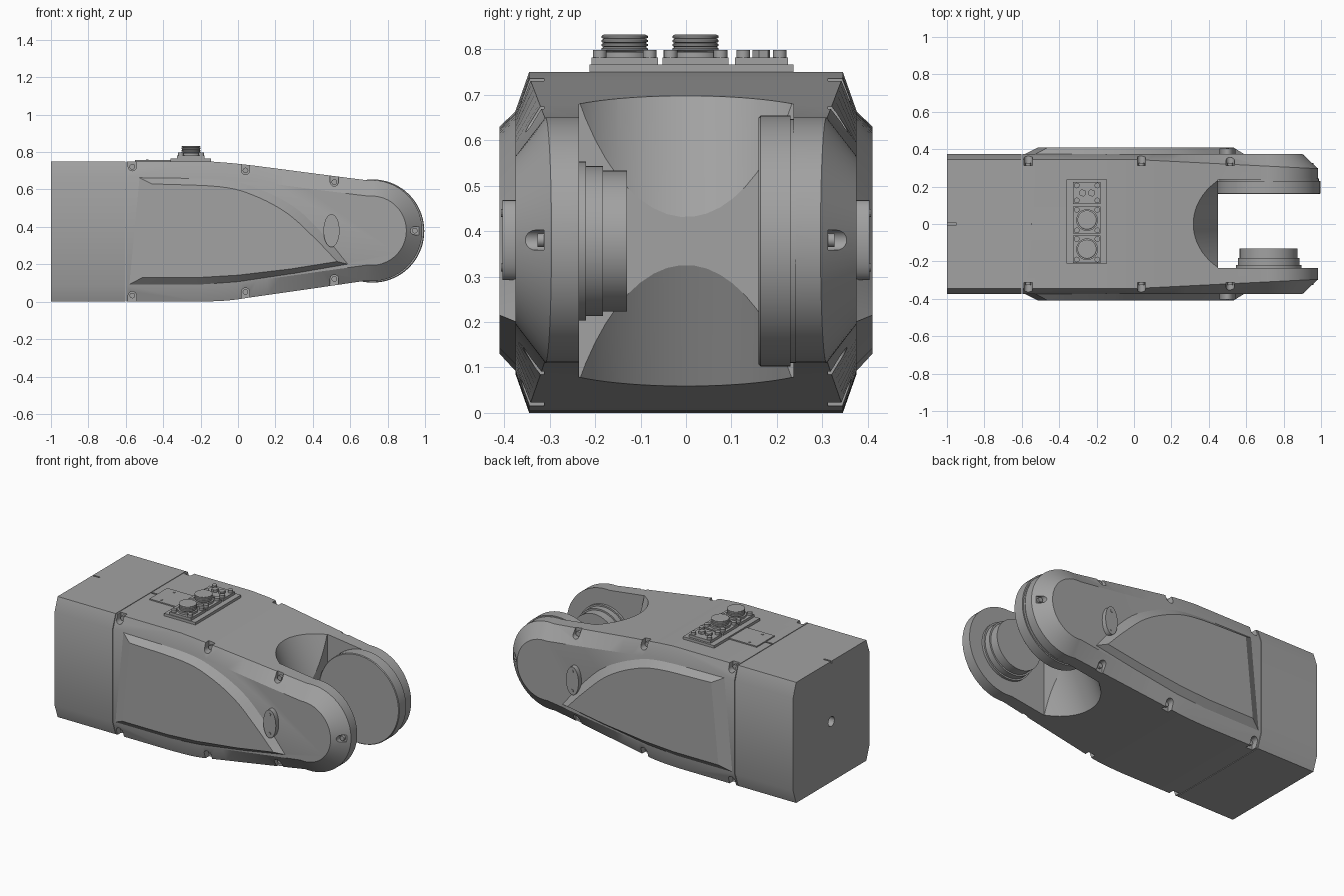
import bpy, bmesh, math
from mathutils import Vector

if "Cube" in bpy.data.objects:
    bpy.data.objects.remove(bpy.data.objects["Cube"])

grey = bpy.data.materials.new("machine grey")
grey.use_nodes = True
grey.diffuse_color = (0.36, 0.36, 0.36, 1)
grey.node_tree.nodes["Principled BSDF"].inputs["Base Color"].default_value = (0.36, 0.36, 0.36, 1)


def loft(name, rings):
    """Closed solid skinned through matching rings of points."""
    bm = bmesh.new()
    loops = [[bm.verts.new(p) for p in ring] for ring in rings]
    n = len(loops[0])
    for a, b in zip(loops, loops[1:]):
        for i in range(n):
            j = (i + 1) % n
            bm.faces.new((a[i], a[j], b[j], b[i]))
    bm.faces.new(loops[0])
    bm.faces.new(loops[-1])
    bmesh.ops.recalc_face_normals(bm, faces=bm.faces)
    mesh = bpy.data.meshes.new(name)
    bm.to_mesh(mesh)
    bm.free()
    mesh.materials.append(grey)
    obj = bpy.data.objects.new(name, mesh)
    bpy.context.collection.objects.link(obj)
    return obj


def turned(name, base, axis, profile, sides=48):
    """Stack of circles (distance along axis, radius)."""
    axis = Vector(axis).normalized()
    u = axis.orthogonal().normalized()
    v = axis.cross(u)
    angles = [2 * math.pi * i / sides for i in range(sides)]
    return loft(name, [[Vector(base) + axis * d + (u * math.cos(a) + v * math.sin(a)) * r
                        for a in angles] for d, r in profile])


def box(name, x, y, z):
    return loft(name, [[(x[0], y[0], h), (x[1], y[0], h), (x[1], y[1], h), (x[0], y[1], h)] for h in z])


def combine(target, cutter, operation="DIFFERENCE"):
    mod = target.modifiers.new("cut", "BOOLEAN")
    mod.operation, mod.object, mod.solver = operation, cutter, "EXACT"
    bpy.context.view_layer.objects.active = target
    bpy.ops.object.modifier_apply(modifier=mod.name)
    bpy.data.objects.remove(cutter)


def spline(pts, steps=5):
    """Smooth curve through the points."""
    pts = [Vector(p) for p in pts]
    ext = [2 * pts[0] - pts[1]] + pts + [2 * pts[-1] - pts[-2]]
    out = []
    for a, b, c, d in zip(ext, ext[1:], ext[2:], ext[3:]):
        for k in range(steps):
            t = k / steps
            out.append(0.5 * (2 * b + (c - a) * t + (2 * a - 5 * b + 4 * c - d) * t * t
                              + (3 * b - a - 3 * c + d) * t ** 3))
    return out + [pts[-1]]


# Main housing: side outline with a round nose, chamfered towards both flanks
PIVOT = Vector((0.715, 0.38))
RADIUS = 0.27
top = spline([(-0.15, 0.75), (0.04, 0.733), (0.45, 0.68)])
low = spline([(0.45, 0.078), (0.1, 0.028), (-0.05, 0.007), (-0.2, 0)])
outline = [(Vector((-0.597, 0.75)), Vector((0, 1)))] + [(p, Vector((0, 1))) for p in top]
for i in range(41):
    a = math.radians(95 - 192 * i / 40)
    n = Vector((math.cos(a), math.sin(a)))
    outline.append((PIVOT + n * RADIUS, n))
outline += [(p, Vector((0, -1))) for p in low] + [(Vector((-0.597, 0)), Vector((0, -1)))]


def flank(side):
    return [(p.x - 0.085 * n.x, side * 0.375, p.y - 0.085 * n.y) for p, n in outline]


def shoulder(side):
    return [(p.x, side * (0.345 - 0.05 * max(0, p.x)), p.y) for p, n in outline]


housing = loft("main_housing", [flank(-1), shoulder(-1), shoulder(1), flank(1)])

# Fork opening with slanted scoops above and below
combine(housing, box("fork_cutter", (0.45, 1.2), (-0.235, 0.237), (-0.2, 1)))
for up in (1, -1):
    along = Vector((-0.447, 0, 0.894 * up))
    out = Vector((0.894, 0, 0.447 * up))
    start = Vector((0.45, 0, 0.378 + 0.053 * up)) + out * 0.3
    scoop = turned("scoop_cutter", start, along, [(-0.3, 0.3), (0.8, 0.3)], 64)
    combine(scoop, box("slab", (-1, 2), (-0.235, 0.237), (-1, 2)), "INTERSECT")
    combine(housing, scoop)

# Screw pockets along the chamfered edges, each with a screw
spots = [((-0.565, 0.722), (0, 1)), ((0.04, 0.702), (0, 1)), ((0.515, 0.64), (0, 1)),
         ((-0.565, 0.033), (0, -1)), ((0.04, 0.052), (0, -1)), ((0.515, 0.122), (0, -1)),
         ((0.945, 0.38), (1, 0))]
for side in (-1, 1):
    for spot, way in spots:
        c, n = Vector(spot), Vector(way)
        t = Vector((-n.y, n.x))
        shape = [c + t * 0.022 * math.cos(a) - n * 0.022 * math.sin(a)
                 for a in [math.pi * i / 12 for i in range(13)]]
        shape += [c - t * 0.022 + n * 0.09, c + t * 0.022 + n * 0.09]
        combine(housing, loft("pocket_cutter", [[(p.x, side * y, p.y) for p in shape] for y in (0.312, 0.5)]))
        turned("edge_screw", (c.x, side * 0.305, c.y), (0, side, 0), [(0, 0.015), (0.022, 0.015)], 16)
combine(housing, box("slot_cutter", (-0.61, -0.55), (-0.005, 0.005), (0.742, 0.8)))

# Rear block with chamfered section, cable hole and alignment slot
section = [(0.345, 0), (0.375, 0.085), (0.375, 0.665), (0.345, 0.75)]
section += [(-y, z) for y, z in reversed(section)]
rear = loft("rear_block", [[(x, y, z) for y, z in section] for x in (-1, -0.601)])
combine(rear, turned("hole_cutter", (-1.1, 0, 0.375), (1, 0, 0), [(0, 0.03), (0.2, 0.03)], 32))
combine(rear, box("slot_cutter", (-1.1, -0.95), (-0.005, 0.005), (0.735, 0.8)))

# Raised flank panels and oval covers
panel_base = spline([(-0.53, 0.665), (-0.1, 0.655), (0.1, 0.61), (0.3, 0.51), (0.45, 0.37), (0.59, 0.2)])
panel_base += [Vector(p) for p in [(0.3, 0.15), (0, 0.105), (-0.2, 0.09), (-0.585, 0.09)]]
panel_face = spline([(-0.46, 0.63), (-0.1, 0.615), (0.08, 0.57), (0.26, 0.475), (0.41, 0.34), (0.53, 0.215)])
panel_face += [Vector(p) for p in [(0.28, 0.175), (0, 0.142), (-0.2, 0.13), (-0.51, 0.13)]]
for side in (-1, 1):
    loft("flank_panel", [[(p.x, side * y, p.y) for p in ring]
                         for ring, y in ((panel_base, 0.373), (panel_face, 0.41))])
    circle = [2 * math.pi * i / 40 for i in range(40)]
    loft("oval_cover", [[(0.5 + 0.043 * math.cos(a), side * y, 0.38 + 0.088 * math.sin(a)) for a in circle]
                        for y in (0.37, 0.404)])
    for z in (0.32, 0.44):
        turned("cover_screw", (0.5, side * 0.4, z), (0, side, 0), [(0, 0.009), (0.007, 0.009)], 12)

# Joint disc on the left arm and stepped hub on the right arm
turned("joint_disc", (0.72, 0.242, 0.378), (0, -1, 0),
       [(0, 0.268), (0.012, 0.268), (0.012, 0.276), (0.078, 0.276), (0.082, 0.272)], 72)
turned("joint_hub", (0.72, -0.24, 0.378), (0, 1, 0),
       [(0, 0.175), (0.02, 0.175), (0.02, 0.165), (0.057, 0.165), (0.057, 0.155), (0.11, 0.155)], 64)

# Connector panel on top
box("connector_tongue", (-0.55, -0.35), (-0.085, 0.09), (0.745, 0.757))
box("connector_plate", (-0.36, -0.145), (-0.212, 0.237), (0.74, 0.766))
for y in (-0.06, 0.065):
    turned("tongue_screw", (-0.485, y, 0.75), (0, 0, 1), [(0, 0.008), (0.01, 0.008)], 12)


def flange(y, half):
    box("connector_flange", (-0.325, -0.178), (y - half, y + half), (0.76, 0.782))
    for dx in (-0.055, 0.055):
        for dy in (-half + 0.018, half - 0.018):
            turned("flange_screw", (-0.251 + dx, y + dy, 0.78), (0, 0, 1), [(0, 0.015), (0.018, 0.015)], 16)


thread = [(0, 0.058), (0.014, 0.058), (0.014, 0.046)]
for k in range(4):
    thread += [(0.018 + 0.009 * k, 0.051), (0.022 + 0.009 * k, 0.051), (0.025 + 0.009 * k, 0.046)]
for y in (-0.135, 0.021):
    flange(y, 0.073)
    turned("threaded_connector", (-0.251, y, 0.78), (0, 0, 1), thread, 32)
flange(0.166, 0.058)
for dx in (-0.024, 0.024):
    turned("hex_plug", (-0.251 + dx, 0.166, 0.78), (0, 0, 1), [(0, 0.02), (0.018, 0.02)], 6)

# Smooth round surfaces, keep edges crisp
bpy.ops.object.select_all(action="DESELECT")
for obj in bpy.context.collection.objects:
    if obj.type == "MESH":
        obj.select_set(True)
        bpy.context.view_layer.objects.active = obj
bpy.ops.object.shade_smooth_by_angle(angle=math.radians(25))
